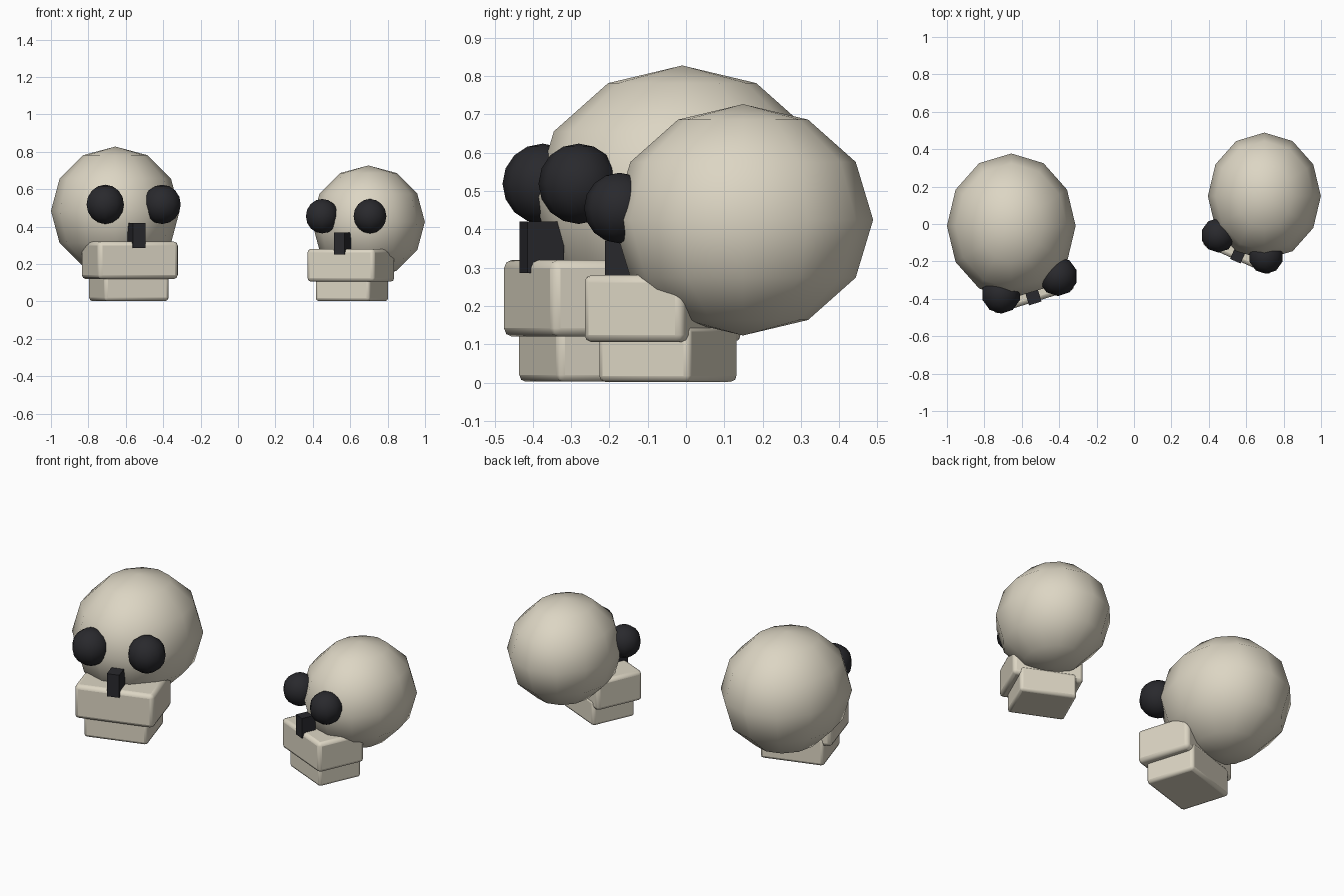
import bpy, math
from mathutils import Matrix, Vector

if "Cube" in bpy.data.objects:
    bpy.data.objects.remove(bpy.data.objects["Cube"])


def material(name, color):
    m = bpy.data.materials.new(name)
    m.diffuse_color = (*color, 1)
    m.use_nodes = True
    m.node_tree.nodes["Principled BSDF"].inputs["Base Color"].default_value = m.diffuse_color
    return m


BONE = material("bone", (0.72, 0.67, 0.55))
DARK = material("dark", (0.022, 0.022, 0.026))


def finish(name, mat, smooth):
    o = bpy.context.object
    o.name = name
    o.data.materials.append(mat)
    if smooth:
        bpy.ops.object.shade_smooth_by_angle(angle=math.radians(40))
    return o


def ball(name, loc, radii, segments, rings, mat):
    bpy.ops.mesh.primitive_uv_sphere_add(segments=segments, ring_count=rings, location=loc)
    bpy.context.object.scale = radii
    bpy.ops.object.transform_apply(location=False, rotation=False, scale=True)
    return finish(name, mat, True)


def block(name, loc, size, turn, mat, bevel=0):
    bpy.ops.mesh.primitive_cube_add(size=1, location=loc, rotation=(0, 0, turn))
    bpy.context.object.scale = size
    bpy.ops.object.transform_apply(location=False, rotation=False, scale=True)
    o = finish(name, mat, bevel > 0)
    if bevel:
        b = o.modifiers.new("rounded_edges", 'BEVEL')
        b.width, b.segments = bevel, 2
    return o


def skull(prefix, x, y, s, turn):
    rot = Matrix.Rotation(turn, 3, 'Z')

    def at(lx, ly, lz):
        return Vector((x, y, 0)) + rot @ Vector((lx, ly, lz)) * s

    def dims(*d):
        return [v * s for v in d]

    # cranium keeps its axes; the face parts are turned around it
    ball(prefix + "_cranium", at(0, 0, 0.484), dims(0.344, 0.387, 0.344), 12, 6, BONE)
    # upper and lower jaw
    block(prefix + "_upper_jaw", at(0, -0.262, 0.22), dims(0.45, 0.325, 0.2), turn, BONE, 0.022 * s)
    block(prefix + "_lower_jaw", at(0, -0.245, 0.086), dims(0.362, 0.3, 0.168), turn, BONE, 0.018 * s)
    # eye sockets and nose
    for side, label in ((-1, "left"), (1, "right")):
        ball(f"{prefix}_{label}_eye_socket", at(side * 0.159, -0.332, 0.519),
             dims(0.105, 0.105, 0.105), 10, 8, DARK)
    block(prefix + "_nose_hole", at(0, -0.384, 0.353), dims(0.07, 0.1, 0.135), turn, DARK)


skull("large_skull", -0.656, -0.01, 1.0, 0.3)
skull("small_skull", 0.697, 0.149, 0.878, -0.42)
